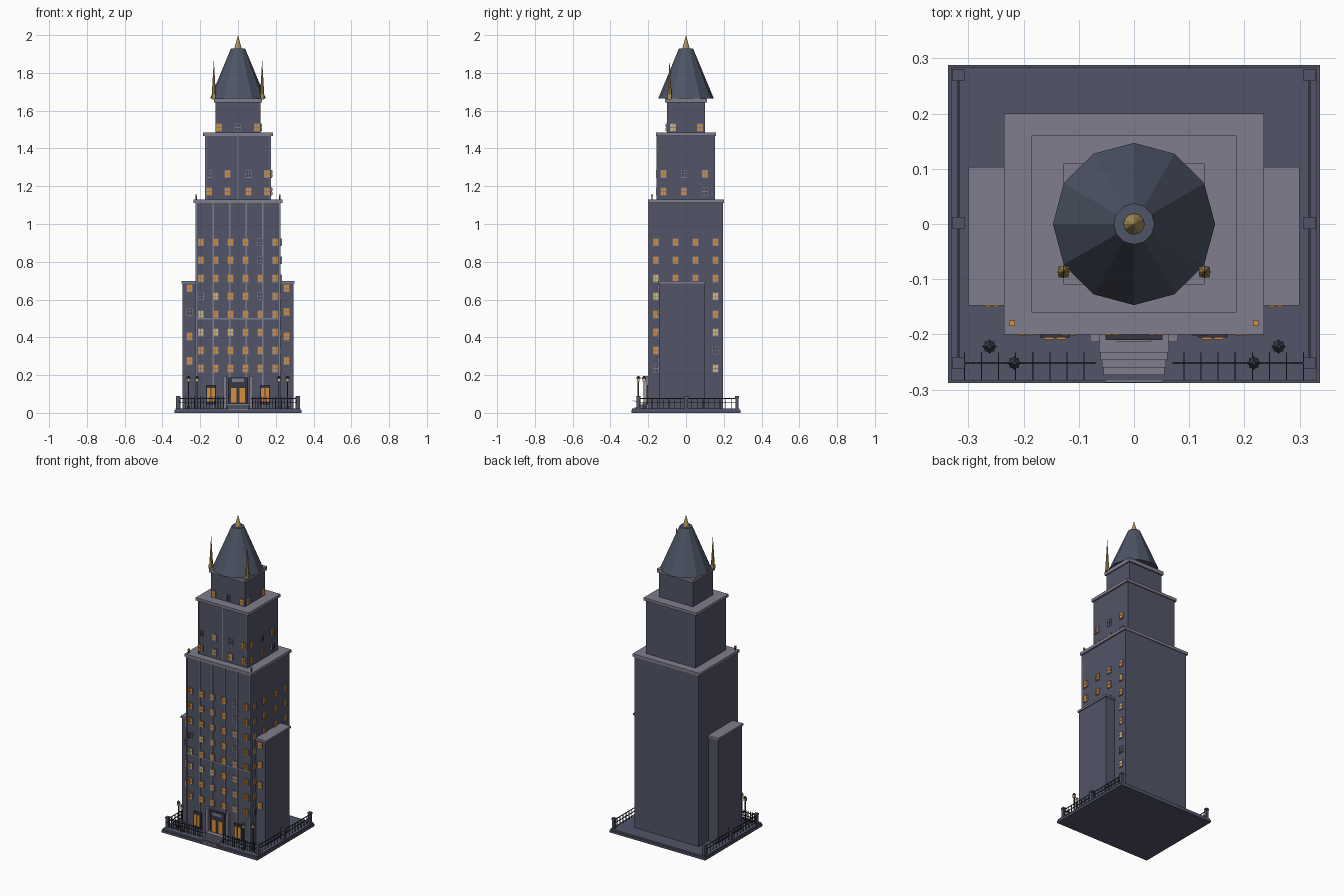
import bpy, bmesh, random
from math import pi
from mathutils import Matrix, Vector

random.seed(4)
old = bpy.data.objects.get("Cube")
if old:
    bpy.data.objects.remove(old)


def material(name, r, g, b):
    m = bpy.data.materials.new(name)
    m.use_nodes = True
    m.diffuse_color = (r, g, b, 1)
    m.node_tree.nodes["Principled BSDF"].inputs["Base Color"].default_value = (r, g, b, 1)
    return m


WALL = material("slate wall", .085, .09, .14)
TRIM = material("pale stone", .22, .205, .27)
ROOF = material("roof slate", .075, .09, .135)
IRON = material("dark iron", .035, .038, .055)
GOLD = material("old gold", .42, .29, .1)
LIT = material("amber glass", .68, .28, .04)
PALE = material("pale glass", .65, .48, .2)
DIM = material("dim glass", .06, .07, .1)


class Part:
    """Collects boxes and cones into one named object."""

    def __init__(self, name, *mats):
        self.name, self.mats, self.bm = name, mats, bmesh.new()

    def paint(self, verts, mat):
        for f in {f for v in verts for f in v.link_faces}:
            f.material_index = self.mats.index(mat)

    def box(self, x0, x1, y0, y1, z0, z1, mat=None):
        mid = Vector((x0 + x1, y0 + y1, z0 + z1)) / 2
        size = Matrix.Diagonal((abs(x1 - x0), abs(y1 - y0), abs(z1 - z0), 1))
        made = bmesh.ops.create_cube(self.bm, size=1, matrix=Matrix.Translation(mid) @ size)
        self.paint(made["verts"], mat or self.mats[0])

    def post(self, x, y, half, z0, z1, mat=None):
        self.box(x - half, x + half, y - half, y + half, z0, z1, mat)

    def cone(self, x, y, r0, r1, z0, z1, sides, mat=None):
        made = bmesh.ops.create_cone(
            self.bm, cap_ends=True, segments=sides, radius1=r0, radius2=r1, depth=z1 - z0,
            matrix=Matrix.Translation((x, y, (z0 + z1) / 2)))
        self.paint(made["verts"], mat or self.mats[0])

    def done(self):
        mesh = bpy.data.meshes.new(self.name)
        self.bm.to_mesh(mesh)
        self.bm.free()
        for m in self.mats:
            mesh.materials.append(m)
        ob = bpy.data.objects.new(self.name, mesh)
        bpy.context.collection.objects.link(ob)
        return ob


def block(name, mat, hx, hy, z0, z1):
    p = Part(name, mat)
    p.box(-hx, hx, -hy, hy, z0, z1)
    return p.done()


# Ground slab
block("base_slab", WALL, .337, .288, 0, .014)
block("base_paving", WALL, .332, .284, .014, .024)

# Three stacked tiers, each with a cornice
for name, hx, hy, z0, z1, cx, cy, top in (
        ("lower", .226, .195, .024, 1.112, .236, .2, 1.13),
        ("middle", .175, .153, 1.13, 1.467, .186, .16, 1.485),
        ("upper", .12, .101, 1.485, 1.642, .128, .11, 1.665)):
    block(name + "_tower", WALL, hx, hy, z0, z1)
    block(name + "_cornice", TRIM, cx, cy, z1, top)

# Side wings
for s, side in ((1, "left"), (-1, "right")):
    wing = Part(side + "_wing", WALL, TRIM)
    wing.box(s * .22, s * .293, -.143, .097, .024, .685)
    wing.box(s * .22, s * .3, -.148, .103, .685, .697, TRIM)
    wing.done()

# Facade ribs and belt course
ribs = Part("facade_ribs", TRIM)
for x in (-.222, -.132, -.044, .044, .132, .222):
    ribs.box(x - .004, x + .004, -.2, -.19, .024, 1.112)
for x in (-.17, 0, .17):
    ribs.box(x - .003, x + .003, -.157, -.15, 1.13, 1.467)
ribs.box(-.226, .226, -.199, -.19, .495, .503)
ribs.done()

# Windows: a stone frame with four panes, facing front or the left side
windows = Part("windows", TRIM, LIT, PALE, DIM)


def window(u, z, face, side=False, w=.016, h=.021):
    def plate(u0, u1, z0, z1, depth, mat):
        if side:
            windows.box(face - .003, face + depth, u0, u1, z0, z1, mat)
        else:
            windows.box(u0, u1, face - depth, face + .003, z0, z1, mat)
    plate(u - w, u + w, z - h, z + h, .005, TRIM)
    glass = random.choices((LIT, PALE, DIM), (7, 1, 1))[0]
    for i in (-1, 1):
        for j in (-1, 1):
            a, b = u + i * w * .45, z + j * h * .45
            plate(a - w * .36, a + w * .36, b - h * .38, b + h * .38, .007, glass)


rows = [.235 + i * .0955 for i in range(8)]
for i, z in enumerate(rows):
    for x in (-.197, -.118, -.04, .04, .118, .197):
        window(x, z, -.195)
    for y in (-.16, -.055, .05, .157):
        if i > 4 or abs(y) > .1:
            window(y, z, .226, True)
for z in (1.172, 1.265):
    for x in (-.153, -.056, .056, .153):
        window(x, z, -.153)
    for y in (-.12, -.01, .1):
        window(y, z, .175, True)
for x in (-.1, 0, .1):
    window(x, 1.511, -.101)
for y in (-.068, .075):
    window(y, 1.511, .12, True)
for z in (.275, .405, .535, .66):
    for x in (-.257, .257):
        window(x, z, -.143)
windows.done()

# Pointed roof and golden spires
roof = Part("tower_roof", ROOF)
roof.cone(0, 0, .147, .037, 1.665, 1.93, 12)
roof.done()
spires = Part("spires", GOLD)
spires.cone(0, 0, .019, .0, 1.93, 2, 12)
for x in (-.128, .128):
    spires.post(x, -.087, .01, 1.66, 1.685)
    spires.cone(x, -.087, .011, 0, 1.685, 1.87, 8)
spires.done()
finials = Part("cornice_lamps", IRON, LIT)
for x in (-.221, .221):
    finials.post(x, -.18, .003, 1.13, 1.145)
    finials.post(x, -.18, .005, 1.145, 1.157, LIT)
finials.done()

# Entrance: double door, columns, canopy panel and shop windows
entry = Part("entrance", IRON, TRIM, LIT)
entry.box(-.052, .052, -.204, -.19, .024, .155)
for s in (-1, 1):
    entry.box(s * .008, s * .038, -.208, -.2, .055, .132, LIT)
    entry.box(s * .062, s * .08, -.214, -.19, .024, .195, TRIM)
    entry.box(s * .116, s * .17, -.206, -.19, .045, .148)
    for a in (.123, .145):
        entry.box(s * a, s * (a + .018), -.209, -.2, .06, .132, LIT)
entry.box(-.052, .052, -.21, -.19, .155, .188)
entry.box(-.032, .032, -.213, -.2, .163, .181, TRIM)
entry.done()

# Front steps
steps = Part("front_steps", TRIM)
for i in range(5):
    half = .053 + i * .0025
    steps.box(-half, half, -.287 + i * .0135, -.195, .014, .022 + i * .007)
steps.done()

# Fences: stone posts, rails, pickets and slanted spikes
fence = Part("fence", IRON, WALL)
for s in (-1, 1):
    x = s * .318
    for y in (-.252, .002, .27):
        fence.post(x, y, .009, .024, .08, WALL)
        fence.post(x, y, .011, .08, .09, WALL)
    for z in (.052, .074):
        fence.box(x - .002, x + .002, -.252, .27, z, z + .004)
        fence.box(s * .07, x, -.254, -.25, z, z + .004)
    for i in range(17):
        fence.post(x, -.24 + i * .03, .0015, .024, .078)
    for i in range(16):
        px = s * (.075 + i * .0155)
        fence.post(px, -.252, .0018, .024, .088)
        if i % 2:
            tilt = Matrix.Translation((px, -.258, .056)) @ Matrix.Rotation(-.43, 4, "X")
            made = bmesh.ops.create_cube(
                fence.bm, size=1, matrix=tilt @ Matrix.Diagonal((.002, .055, .002, 1)))
            fence.paint(made["verts"], IRON)
fence.done()

# Street lamps
lamps = Part("street_lamps", IRON, PALE)
for s in (-1, 1):
    for x, y in ((.262, -.222), (.217, -.252)):
        lamps.post(s * x, y, .009, .024, .036)
        lamps.post(s * x, y, .0035, .036, .165)
        lamps.post(s * x, y, .007, .165, .183, PALE)
        lamps.cone(s * x, y, .013, .004, .183, .195, 4)
lamps.done()
